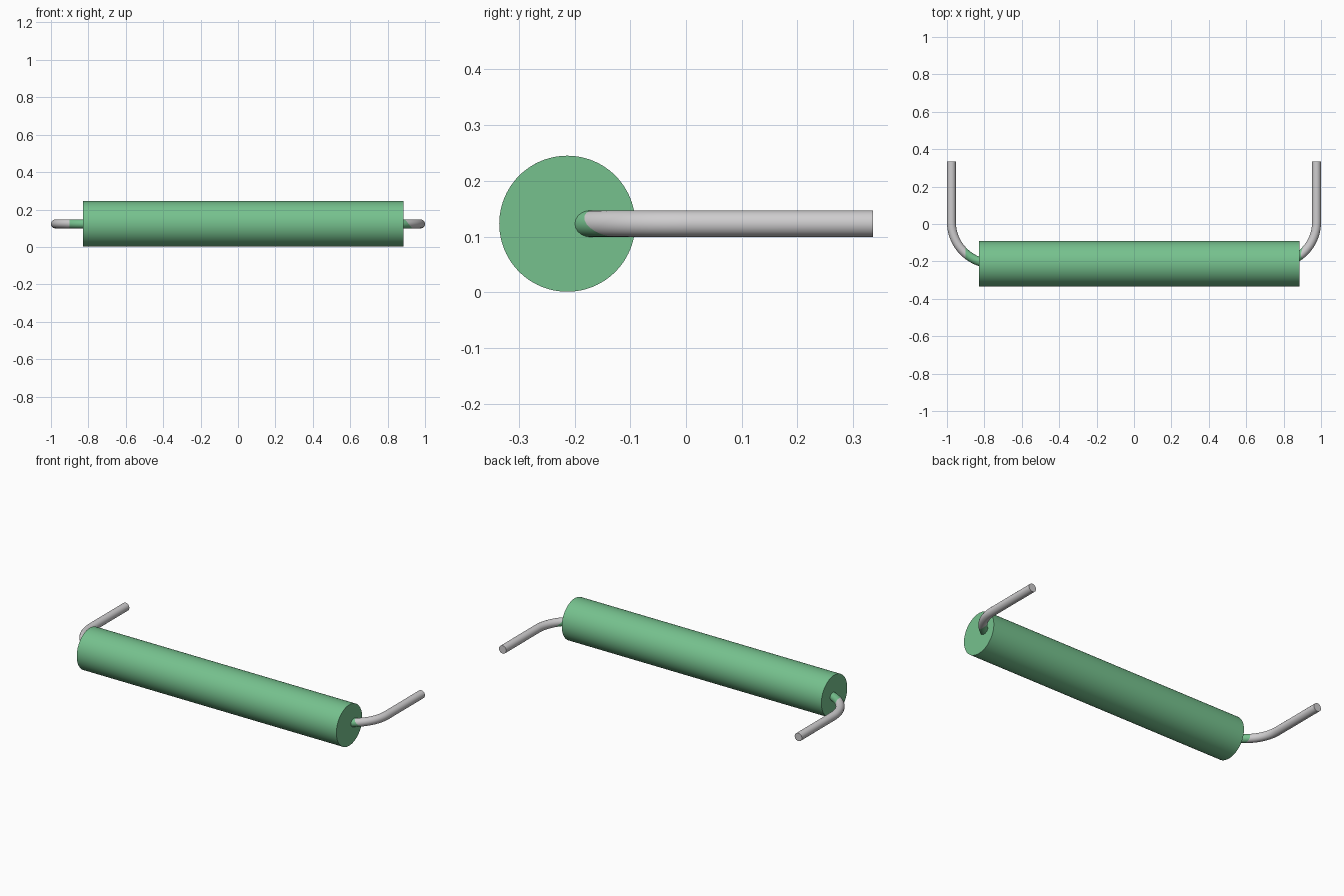
import bpy, bmesh, math
from mathutils import Vector

cube = bpy.data.objects.get("Cube")
if cube:
    bpy.data.objects.remove(cube)

AXIS_Y, AXIS_Z = -0.213, 0.123
BODY_R, BODY_X0, BODY_X1 = 0.122, -0.83, 0.884
WIRE_R, BEND_R, LEG_X, LEG_END = 0.024, 0.223, 0.976, 0.335


def material(name, color):
    mat = bpy.data.materials.new(name)
    mat.use_nodes = True
    mat.diffuse_color = (*color, 1)
    mat.node_tree.nodes["Principled BSDF"].inputs["Base Color"].default_value = (*color, 1)
    return mat


def smooth(obj):
    bpy.ops.object.select_all(action="DESELECT")
    obj.select_set(True)
    bpy.context.view_layer.objects.active = obj
    bpy.ops.object.shade_smooth_by_angle(angle=math.radians(40))


green = material("green coating", (0.18, 0.535, 0.27))
metal = material("grey metal", (0.62, 0.61, 0.62))

# Cylindrical body lying along x
bpy.ops.mesh.primitive_cylinder_add(
    vertices=96, radius=BODY_R, depth=BODY_X1 - BODY_X0,
    location=((BODY_X0 + BODY_X1) / 2, AXIS_Y, AXIS_Z), rotation=(0, math.pi / 2, 0))
body = bpy.context.object
body.name = "body"
body.data.materials.append(green)
smooth(body)

# Centre line of the lead wire: one leg and bend, then its mirror image
bend_x, bend_y = LEG_X - BEND_R, AXIS_Y + BEND_R
half = [Vector((LEG_X, LEG_END, AXIS_Z))]
for i in range(25):
    a = math.pi / 2 * i / 24
    half.append(Vector((bend_x + BEND_R * math.cos(a), bend_y - BEND_R * math.sin(a), AXIS_Z)))
path = half + [Vector((-p.x, p.y, p.z)) for p in reversed(half)]

curve = bpy.data.curves.new("lead_path", "CURVE")
curve.dimensions = "3D"
curve.bevel_depth = WIRE_R
curve.bevel_resolution = 8
curve.use_fill_caps = True
spline = curve.splines.new("POLY")
spline.points.add(len(path) - 1)
for point, co in zip(spline.points, path):
    point.co = (*co, 1)
path_obj = bpy.data.objects.new("lead_path", curve)
bpy.context.collection.objects.link(path_obj)
mesh = bpy.data.meshes.new_from_object(path_obj.evaluated_get(bpy.context.evaluated_depsgraph_get()))
bpy.data.objects.remove(path_obj)
mesh.materials.clear()
mesh.materials.append(green)
mesh.materials.append(metal)

# Cut the wire where the coating stops, then colour each side of the cuts
cuts = [(Vector((-0.9, 0, AXIS_Z)), Vector((-1, 0, 0))),
        (Vector((0.912, 0, AXIS_Z)), Vector((1, 0, 0.8)).normalized())]
bm = bmesh.new()
bm.from_mesh(mesh)
bmesh.ops.remove_doubles(bm, verts=bm.verts, dist=1e-5)
for co, normal in cuts:
    bmesh.ops.bisect_plane(bm, geom=bm.verts[:] + bm.edges[:] + bm.faces[:],
                           plane_co=co, plane_no=normal)
bmesh.ops.recalc_face_normals(bm, faces=bm.faces)
for face in bm.faces:
    mid = face.calc_center_median()
    face.material_index = int(any((mid - co).dot(n) > 0 for co, n in cuts))
bm.to_mesh(mesh)
bm.free()

lead = bpy.data.objects.new("lead_wire", mesh)
bpy.context.collection.objects.link(lead)
smooth(lead)
